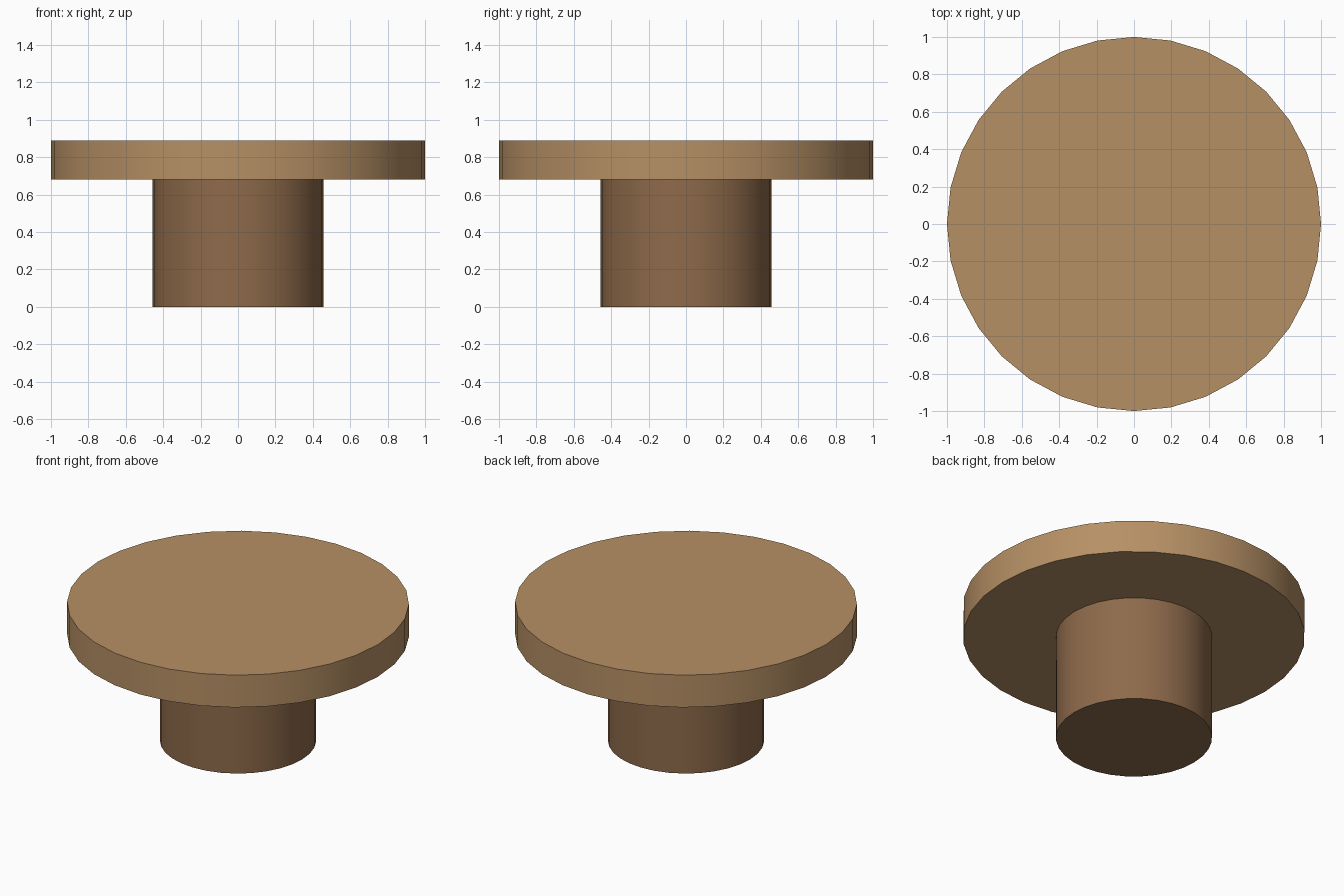
import bpy
import math

if "Cube" in bpy.data.objects:
    bpy.data.objects.remove(bpy.data.objects["Cube"])


def material(name, rgb):
    mat = bpy.data.materials.new(name)
    mat.diffuse_color = (*rgb, 1)
    mat.use_nodes = True
    mat.node_tree.nodes["Principled BSDF"].inputs["Base Color"].default_value = mat.diffuse_color
    return mat


def cylinder(name, radius, z0, z1, mat):
    bpy.ops.mesh.primitive_cylinder_add(
        vertices=32, radius=radius, depth=z1 - z0, location=(0, 0, (z0 + z1) / 2))
    obj = bpy.context.object
    obj.name = name
    obj.data.materials.append(mat)
    bpy.ops.object.shade_smooth_by_angle(angle=math.radians(30))
    return obj


# Round pedestal
cylinder("pedestal", 0.457, 0, 0.68, material("dark_wood", (0.27, 0.145, 0.07)))

# Wide round top
cylinder("table_top", 1.0, 0.68, 0.888, material("light_wood", (0.47, 0.28, 0.13)))
